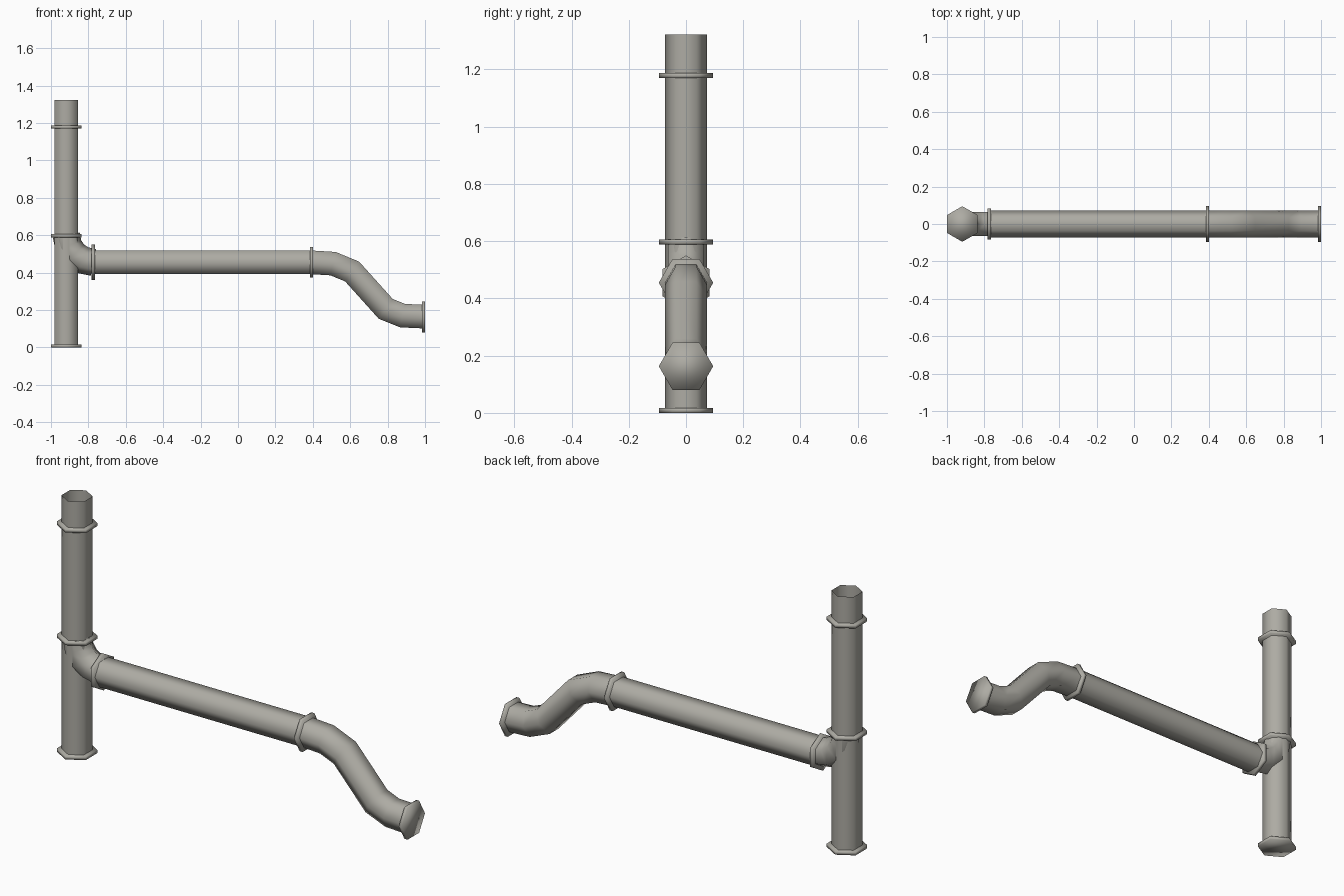
import bpy, bmesh, math
from mathutils import Vector

if "Cube" in bpy.data.objects:
    bpy.data.objects.remove(bpy.data.objects["Cube"])

R, RF, T = 0.073, 0.095, 0.017      # pipe radius, flange radius, flange thickness
X0, Z1, Z2 = -0.918, 0.455, 0.163   # riser axis, long run height, outlet height
Y = Vector((0, 1, 0))

grey = bpy.data.materials.new("warm grey metal")
grey.diffuse_color = (0.42, 0.41, 0.37, 1)
grey.use_nodes = True
grey.node_tree.nodes["Principled BSDF"].inputs["Base Color"].default_value = grey.diffuse_color


def sweep(name, path, radius, turn=0.0, caps=False):
    """Six-sided tube along (x, z) points; corners lie on +-y when turn is 0."""
    pts = [Vector((x, 0, z)) for x, z in path]
    bm = bmesh.new()
    rings = []
    for i, p in enumerate(pts):
        a = (p - pts[i - 1]).normalized() if i else (pts[1] - p).normalized()
        b = (pts[i + 1] - p).normalized() if i < len(pts) - 1 else a
        t = (a + b).normalized()
        side = Y.cross(t)
        miter = 1 / max(0.5, t.dot(a))   # keeps the width through each bend
        ring = []
        for k in range(6):
            ang = turn + k * math.pi / 3
            ring.append(bm.verts.new(p + radius * (math.cos(ang) * Y + math.sin(ang) * miter * side)))
        rings.append(ring)
    for r0, r1 in zip(rings, rings[1:]):
        for k in range(6):
            n = (k + 1) % 6
            bm.faces.new((r0[k], r0[n], r1[n], r1[k]))
    if caps:
        bm.faces.new(rings[0])
        bm.faces.new(rings[-1])
    bmesh.ops.recalc_face_normals(bm, faces=bm.faces)
    for f in bm.faces:
        f.smooth = True
    me = bpy.data.meshes.new(name)
    bm.to_mesh(me)
    bm.free()
    me.materials.append(grey)
    ob = bpy.data.objects.new(name, me)
    bpy.context.collection.objects.link(ob)
    return ob


# upright pipe, open at the top, with three solid flanges
sweep("upright_pipe", [(X0, 0.005), (X0, 0.6), (X0, 1.18), (X0, 1.323)], R)
for name, z in (("base_flange", 0), ("middle_flange", 0.589), ("upper_flange", 1.17)):
    sweep(name, [(X0, z), (X0, z + T)], RF, caps=True)

# elbow branching from the upright, corners in the bend plane
cx, cz, br = -0.773, 0.6, 0.145
arc = [math.radians(180 + 90 * i / 4) for i in range(5)]
sweep("branch_elbow", [(cx + br * math.cos(a), cz + br * math.sin(a)) for a in arc], R, math.pi / 6)
sweep("branch_flange", [(-0.782, Z1), (-0.782 + T, Z1)], RF, math.pi / 6, True)

# long level pipe
sweep("level_pipe", [(-0.775, Z1), (0.393, Z1)], R)
sweep("level_flange", [(0.385, Z1), (0.385 + T, Z1)], RF, caps=True)

# offset bend down to the capped outlet
sweep("offset_bend", [(0.393, Z1), (0.508, 0.448), (0.61, 0.406),
                      (0.79, 0.206), (0.88, 0.17), (0.99, Z2 + 0.002)], R)
sweep("outlet_flange", [(1 - T, Z2), (1, Z2)], RF, caps=True)
